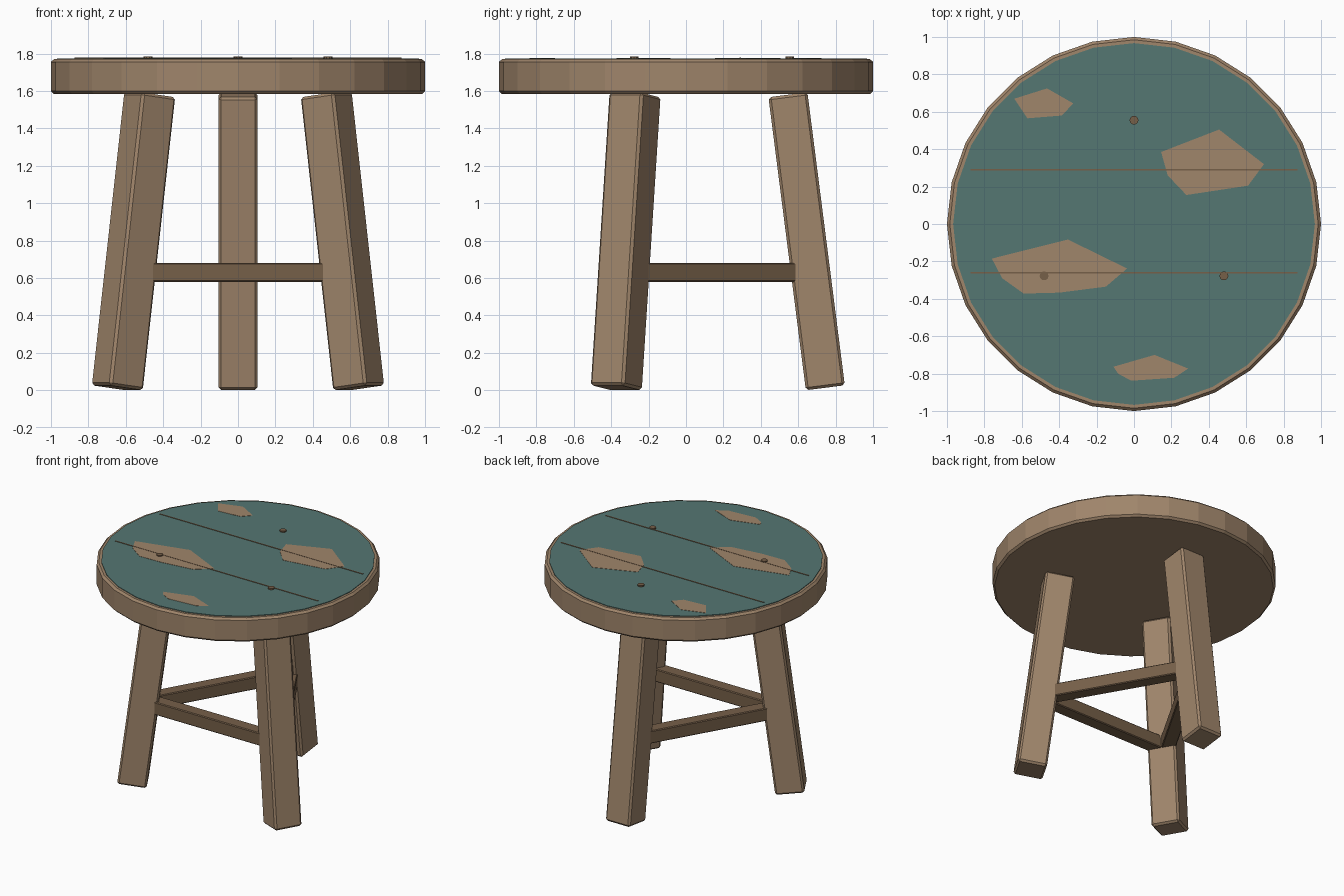
import bpy
import bmesh
import math
from mathutils import Matrix, Vector

old = bpy.data.objects.get("Cube")
if old:
    bpy.data.objects.remove(old, do_unlink=True)


def material(name, rgb):
    mat = bpy.data.materials.new(name)
    mat.use_nodes = True
    mat.diffuse_color = (*rgb, 1)
    mat.node_tree.nodes["Principled BSDF"].inputs["Base Color"].default_value = (*rgb, 1)
    return mat


wood = material("bare wood", (0.35, 0.236, 0.147))
dark_wood = material("dark wood", (0.18, 0.115, 0.066))
paint = material("worn teal paint", (0.091, 0.184, 0.171))


def finish(name, bm, mat, bevel=0):
    bmesh.ops.recalc_face_normals(bm, faces=bm.faces)
    mesh = bpy.data.meshes.new(name)
    bm.to_mesh(mesh)
    bm.free()
    mesh.materials.append(mat)
    obj = bpy.data.objects.new(name, mesh)
    bpy.context.collection.objects.link(obj)
    if bevel:
        mod = obj.modifiers.new("Chamfer", 'BEVEL')
        mod.width = bevel
        mod.segments = 1
        mod.limit_method = 'ANGLE'
        mod.angle_limit = math.radians(40)
    return obj


def slab(name, outline, z0, z1, mat, bevel=0):
    """Extrude a flat outline from z0 up to z1."""
    bm = bmesh.new()
    face = bm.faces.new([bm.verts.new((x, y, z0)) for x, y in outline])
    up = bmesh.ops.extrude_face_region(bm, geom=[face])["geom"]
    verts = [v for v in up if isinstance(v, bmesh.types.BMVert)]
    bmesh.ops.translate(bm, verts=verts, vec=(0, 0, z1 - z0))
    return finish(name, bm, mat, bevel)


def ring(radius, sides, cx=0, cy=0):
    return [(cx + radius * math.cos(math.tau * i / sides),
             cy + radius * math.sin(math.tau * i / sides)) for i in range(sides)]


def beam(name, start, end, size, turn, mat, bevel):
    """Square bar between two points, lying in the vertical plane at angle turn."""
    start, end = Vector(start), Vector(end)
    axis = (end - start).normalized()
    side = Vector((-math.sin(turn), math.cos(turn), 0))
    out = side.cross(axis)
    rot = Matrix((out, side, axis)).transposed().to_4x4()
    bm = bmesh.new()
    bmesh.ops.create_cube(bm, size=1)
    scale = Matrix.Diagonal((size, size, (end - start).length, 1))
    bm.transform(Matrix.Translation((start + end) / 2) @ rot @ scale)
    return finish(name, bm, mat, bevel)


# Seat and its paint layer
SEAT_TOP = 1.77
slab("seat", ring(1, 28), 1.585, SEAT_TOP, wood, 0.015)
slab("seat_paint", ring(0.967, 28), SEAT_TOP - 0.004, SEAT_TOP + 0.005, paint)

# Worn patches where the wood shows through
chips = {
    "back_right_chip": [(-.64, .67), (-.465, .725), (-.325, .645), (-.385, .58), (-.57, .565)],
    "back_left_chip": [(.145, .385), (.455, .505), (.695, .32), (.61, .205), (.28, .155), (.18, .26)],
    "middle_chip": [(-.76, -.185), (-.353, -.083), (-.037, -.238), (-.15, -.335),
                    (-.4, -.367), (-.59, -.372), (-.705, -.29)],
    "front_chip": [(-.11, -.763), (.11, -.7), (.29, -.773), (.215, -.822), (-.015, -.838), (-.085, -.8)],
}
for name, outline in chips.items():
    slab(name, outline, SEAT_TOP + 0.002, SEAT_TOP + 0.007, wood)

# Plank seams
for name, y in (("back_seam", 0.29), ("front_seam", -0.26)):
    w, h = 0.875, 0.004
    slab(name, [(-w, y - h), (w, y - h), (w, y + h), (-w, y + h)],
         SEAT_TOP + 0.003, SEAT_TOP + 0.0085, dark_wood)

# Legs, pegs and stretchers, repeated around the seat
legs = {"back": 90, "front_right": 210, "front_left": 330}
for name, degrees in legs.items():
    a = math.radians(degrees)
    c, s = math.cos(a), math.sin(a)
    beam(name + "_leg", (0.745 * c, 0.745 * s, 0.0135), (0.545 * c, 0.545 * s, 1.58),
         0.21, a, wood, 0.014)
    slab(name + "_peg", ring(0.024, 10, 0.555 * c, 0.555 * s),
         SEAT_TOP - 0.01, SEAT_TOP + 0.015, dark_wood)

    # Stretcher on the side opposite this leg
    mid = Vector((-c, -s, 0)) * 0.333 + Vector((0, 0, 0.63))
    along = Vector((-s, c, 0)) * 0.5
    beam("stretcher_opposite_" + name, mid - along, mid + along, 0.1, a + math.pi / 2, dark_wood, 0.006)
